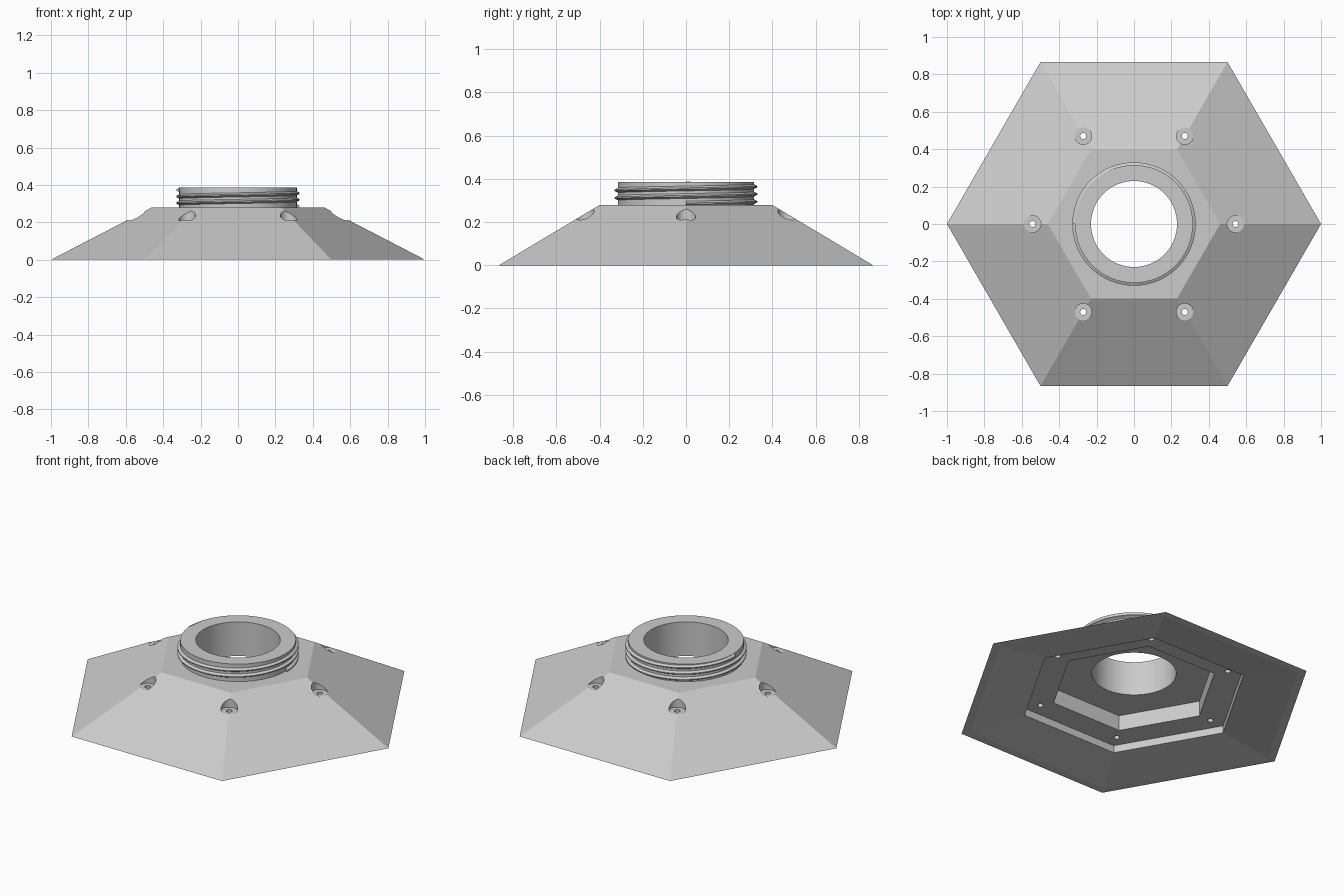
import bpy, bmesh, math

if "Cube" in bpy.data.objects:
    bpy.data.objects.remove(bpy.data.objects["Cube"])

SEG = 64
HOLE_R, CORE_R, CREST_R = 0.23, 0.315, 0.33
TOP_Z, NECK_Z = 0.28, 0.385

grey = bpy.data.materials.new("light_grey")
grey.diffuse_color = (0.6, 0.6, 0.6, 1)
grey.use_nodes = True
grey.node_tree.nodes["Principled BSDF"].inputs["Base Color"].default_value = grey.diffuse_color


def add_object(name, bm):
    bmesh.ops.recalc_face_normals(bm, faces=bm.faces)
    mesh = bpy.data.meshes.new(name)
    bm.to_mesh(mesh)
    bm.free()
    mesh.materials.append(grey)
    ob = bpy.data.objects.new(name, mesh)
    bpy.context.collection.objects.link(ob)
    return ob


def smooth(ob, degrees):
    bpy.ops.object.select_all(action='DESELECT')
    ob.select_set(True)
    bpy.context.view_layer.objects.active = ob
    bpy.ops.object.shade_smooth_by_angle(angle=math.radians(degrees))


def loft(bm, profile, sides):
    """Stack rings of (radius, z) and bridge them; returns the rings."""
    rings = [[bm.verts.new((r * math.cos(2 * math.pi * i / sides),
                            r * math.sin(2 * math.pi * i / sides), z))
              for i in range(sides)] for r, z in profile]
    for a, b in zip(rings, rings[1:]):
        for i in range(sides):
            j = (i + 1) % sides
            bm.faces.new((a[i], a[j], b[j], b[i]))
    return rings


def cylinder(name, r, z0, z1, x=0.0, y=0.0):
    bm = bmesh.new()
    rings = loft(bm, [(r, z0), (r, z1)], SEG)
    bm.faces.new(rings[0])
    bm.faces.new(rings[1])
    bmesh.ops.translate(bm, verts=bm.verts, vec=(x, y, 0))
    ob = add_object(name, bm)
    ob.hide_render = True
    return ob


# Hexagonal flange with a stepped recess underneath
bm = bmesh.new()
rings = loft(bm, [(0.46, TOP_Z), (1.0, 0.0), (0.95, 0.0), (0.634, 0.044),
                  (0.634, 0.088), (0.465, 0.088), (0.465, 0.18)], 6)
bm.faces.new(rings[0])
bm.faces.new(rings[-1])
flange = add_object("flange", bm)

# Central hole, and a counterbored screw hole on every ridge
cutters = [cylinder("centre_cutter", HOLE_R, 0.1, 0.5)]
for i in range(6):
    a = i * math.pi / 3
    x, y = 0.543 * math.cos(a), 0.543 * math.sin(a)
    cutters.append(cylinder("bore_cutter", 0.045, 0.21, 0.5, x, y))
    cutters.append(cylinder("screw_cutter", 0.016, 0.03, 0.3, x, y))
for c in cutters:
    mod = flange.modifiers.new("cut", 'BOOLEAN')
    mod.operation = 'DIFFERENCE'
    mod.solver = 'EXACT'
    mod.object = c
    bpy.context.view_layer.objects.active = flange
    bpy.ops.object.modifier_apply(modifier=mod.name)
for c in cutters:
    bpy.data.objects.remove(c, do_unlink=True)
smooth(flange, 7)

# Neck tube standing on the flange
bm = bmesh.new()
loft(bm, [(CORE_R, TOP_Z), (CORE_R, NECK_Z), (HOLE_R, NECK_Z), (HOLE_R, TOP_Z)], SEG)
smooth(add_object("neck", bm), 20)

# Right-handed helical thread ending on the left side
PITCH, TURNS, END_Z = 0.035, 2.5, 0.373
steps = int(TURNS * SEG)
bm = bmesh.new()
sections = []
for i in range(steps + 1):
    a = math.pi - 2 * math.pi * i / SEG
    z = END_Z - PITCH * i / SEG
    sections.append([bm.verts.new((r * math.cos(a), r * math.sin(a), z + dz))
                     for r, dz in ((CORE_R - 0.005, 0.014), (CREST_R, 0.003),
                                   (CREST_R, -0.003), (CORE_R - 0.005, -0.014))])
for s, t in zip(sections, sections[1:]):
    for k in range(4):
        n = (k + 1) % 4
        bm.faces.new((s[k], s[n], t[n], t[k]))
bm.faces.new(sections[0])
bm.faces.new(sections[-1])
smooth(add_object("thread", bm), 20)
